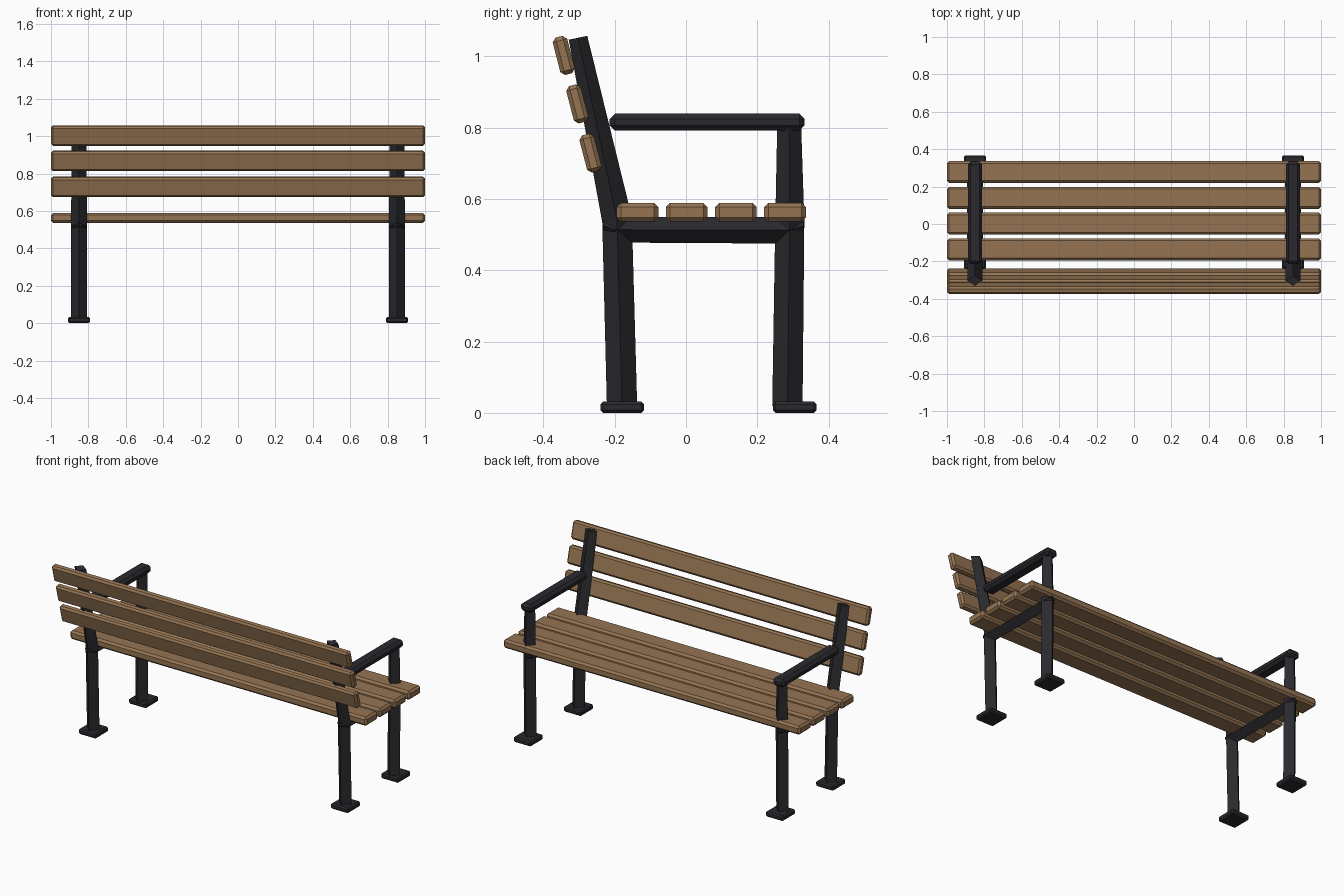
import bpy, bmesh, math
from mathutils import Matrix

if "Cube" in bpy.data.objects:
    bpy.data.objects.remove(bpy.data.objects["Cube"])


def material(name, rgb):
    m = bpy.data.materials.new(name)
    m.diffuse_color = (*rgb, 1)
    m.use_nodes = True
    m.node_tree.nodes["Principled BSDF"].inputs["Base Color"].default_value = m.diffuse_color
    return m


WOOD = material("wood", (0.30, 0.175, 0.085))
METAL = material("dark_metal", (0.023, 0.023, 0.028))


def add_object(name, bm, mat):
    bmesh.ops.recalc_face_normals(bm, faces=bm.faces)
    me = bpy.data.meshes.new(name)
    bm.to_mesh(me)
    bm.free()
    me.materials.append(mat)
    ob = bpy.data.objects.new(name, me)
    bpy.context.collection.objects.link(ob)
    return ob


def box(name, loc, size, bevel, mat, tilt=0):
    """Chamfered box, tilted about the x axis."""
    bm = bmesh.new()
    bmesh.ops.create_cube(bm, size=1, matrix=Matrix.Diagonal((*size, 1)))
    bmesh.ops.bevel(bm, geom=bm.edges[:], offset=bevel, segments=1,
                    affect='EDGES', profile=0.5)
    ob = add_object(name, bm, mat)
    ob.location = loc
    ob.rotation_euler.x = tilt
    return ob


def bar(name, x, sections):
    """Diamond-section bar; each section is (y, z) of two opposite corners and a half width in x."""
    bm = bmesh.new()
    rings = []
    for (ya, za), (yb, zb), h in sections:
        ym, zm = (ya + yb) / 2, (za + zb) / 2
        rings.append([bm.verts.new(p) for p in (
            (x, ya, za), (x + h, ym, zm), (x, yb, zb), (x - h, ym, zm))])
    for r, s in zip(rings, rings[1:]):
        for i in range(4):
            j = (i + 1) % 4
            bm.faces.new((r[i], r[j], s[j], s[i]))
    bm.faces.new(rings[0])
    bm.faces.new(rings[-1])
    return add_object(name, bm, METAL)


# Seat slats
for i, y in enumerate((-0.136, 0.002, 0.14, 0.278)):
    box(f"seat_slat_{i + 1}", (0, y, 0.563), (2, 0.117, 0.053), 0.012, WOOD)

# Backrest slats, fixed behind the leaning posts
for i, (y, z) in enumerate(((-0.268, 0.729), (-0.305, 0.867), (-0.343, 1.003))):
    box(f"back_slat_{i + 1}", (0, y, z), (2, 0.042, 0.108), 0.011, WOOD,
        math.radians(14.5))

# Metal side frames
for side, x in (("left", -0.85), ("right", 0.85)):
    # Rear leg bending into the back post
    bar(f"rear_leg_and_post_{side}", x, [
        ((-0.222, 0.02), (-0.137, 0.02), 0.042),
        ((-0.235, 0.535), (-0.152, 0.55), 0.042),
        ((-0.329, 1.047), (-0.277, 1.058), 0.040)])
    # Front leg continuing up to the armrest
    bar(f"front_leg_{side}", x, [
        ((0.242, 0.02), (0.327, 0.02), 0.042),
        ((0.250, 0.51), (0.332, 0.54), 0.042),
        ((0.256, 0.81), (0.323, 0.81), 0.036)])
    # Rail under the seat
    bar(f"seat_rail_{side}", x, [
        ((-0.233, 0.512), (-0.233, 0.54), 0.015),
        ((-0.200, 0.478), (-0.200, 0.55), 0.042),
        ((0.290, 0.475), (0.290, 0.55), 0.042),
        ((0.330, 0.51), (0.330, 0.54), 0.015)])
    # Armrest
    box(f"armrest_{side}", (x, 0.0595, 0.816), (0.077, 0.547, 0.048), 0.015, METAL)
    # Foot plates
    for part, y in (("rear", -0.179), ("front", 0.305)):
        box(f"{part}_foot_{side}", (x, y, 0.016), (0.12, 0.123, 0.032), 0.008, METAL)
